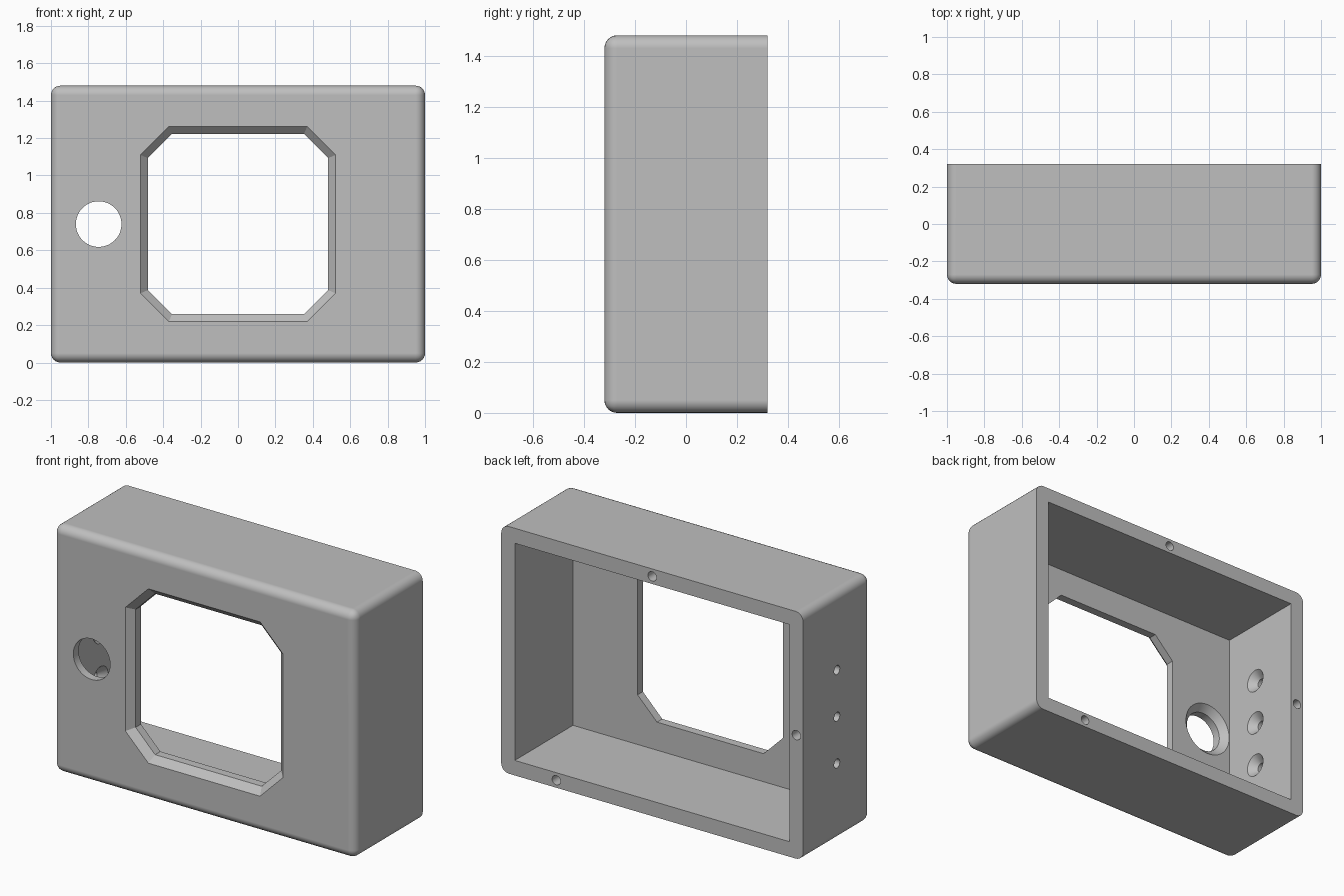
import bpy, bmesh, math
from mathutils import Vector

if "Cube" in bpy.data.objects:
    bpy.data.objects.remove(bpy.data.objects["Cube"], do_unlink=True)

DEPTH, HEIGHT = 0.32, 1.48          # half depth, full height
MID = HEIGHT / 2
WALL, ROUND, CHAMFER = 0.09, 0.05, 0.04

grey = bpy.data.materials.new("plain grey")
grey.use_nodes = True
colour = (0.52, 0.52, 0.52, 1)
grey.diffuse_color = colour
grey.node_tree.nodes["Principled BSDF"].inputs["Base Color"].default_value = colour


def finish(name, bm):
    bmesh.ops.recalc_face_normals(bm, faces=bm.faces)
    mesh = bpy.data.meshes.new(name)
    bm.to_mesh(mesh)
    bm.free()
    mesh.materials.append(grey)
    obj = bpy.data.objects.new(name, mesh)
    bpy.context.collection.objects.link(obj)
    return obj


def box(bm, x, y0, y1, z0, z1):
    bmesh.ops.create_cube(bm, size=1)
    for v in bm.verts:
        v.co = Vector((v.co.x * 2 * x, y1 if v.co.y > 0 else y0, z1 if v.co.z > 0 else z0))


def loft(name, axis, sections):
    """Closed solid through matching outlines placed along the x or y axis."""
    bm = bmesh.new()
    rings = []
    for pos, outline in sections:
        rings.append([bm.verts.new((pos, u, v) if axis == "x" else (u, pos, v))
                      for u, v in outline])
    n = len(rings[0])
    for a, b in zip(rings, rings[1:]):
        for i in range(n):
            j = (i + 1) % n
            bm.faces.new((a[i], a[j], b[j], b[i]))
    bm.faces.new(rings[0])
    bm.faces.new(rings[-1])
    return finish(name, bm)


def circle(u, v, r, n=32):
    return [(u + r * math.cos(math.tau * i / n), v + r * math.sin(math.tau * i / n))
            for i in range(n)]


def octagon(half, flat):
    quarter = [(half, flat), (flat, half)]
    pts = []
    for sx, sz in ((1, 1), (-1, 1), (-1, -1), (1, -1)):
        part = [(sx * a, MID + sz * b) for a, b in quarter]
        pts += part if sx * sz > 0 else part[::-1]
    return pts


# Housing with rounded front and sides, sharp at the open back
bm = bmesh.new()
box(bm, 1, -DEPTH, DEPTH, 0, HEIGHT)
edges = [e for e in bm.edges if not all(v.co.y > 0 for v in e.verts)]
bmesh.ops.bevel(bm, geom=edges, offset=ROUND, segments=6, profile=0.5, affect="EDGES")
housing = finish("housing", bm)

# Cavity open to the back
bm = bmesh.new()
box(bm, 1 - WALL, WALL - DEPTH, DEPTH + 0.1, WALL, HEIGHT - WALL)
cutters = [finish("cavity_cutter", bm)]

# Window chamfered on the front
outer, inner = octagon(0.522, 0.37), octagon(0.482, 0.353)
cutters.append(loft("window_cutter", "y", [
    (-DEPTH - 0.1, outer), (-DEPTH, outer), (-DEPTH + CHAMFER, inner), (-0.1, inner)]))

# Round opening chamfered on the inside
small, large = circle(-0.745, MID, 0.122, 48), circle(-0.745, MID, 0.122 + CHAMFER, 48)
inside = WALL - DEPTH
cutters.append(loft("round_opening_cutter", "y", [
    (-DEPTH - 0.1, small), (inside - CHAMFER, small), (inside, large), (inside + 0.1, large)]))

# Countersunk holes through the side wall
for i in (-1, 0, 1):
    z = MID + i * 0.28
    hole, sink = circle(0, z, 0.027), circle(0, z, 0.07)
    cutters.append(loft("side_hole_cutter", "x", [
        (-1.1, hole), (-1 + WALL - 0.043, hole), (-1 + WALL, sink), (-0.85, sink)]))

# Blind screw holes in the back rim
for x, z in ((0, HEIGHT - WALL / 2), (0.635, WALL / 2), (-1 + WALL / 2, MID)):
    hole = circle(x, z, 0.028, 24)
    cutters.append(loft("rim_hole_cutter", "y", [(DEPTH - 0.2, hole), (DEPTH + 0.1, hole)]))

bpy.ops.object.select_all(action="DESELECT")
housing.select_set(True)
bpy.context.view_layer.objects.active = housing
for cutter in cutters:
    mod = housing.modifiers.new("cut", "BOOLEAN")
    mod.operation, mod.solver, mod.object = "DIFFERENCE", "EXACT", cutter
    bpy.ops.object.modifier_apply(modifier=mod.name)
    bpy.data.objects.remove(cutter, do_unlink=True)

bpy.ops.object.shade_smooth_by_angle(angle=math.radians(30))
normals = housing.modifiers.new("flat_face_normals", "WEIGHTED_NORMAL")
normals.keep_sharp = True
